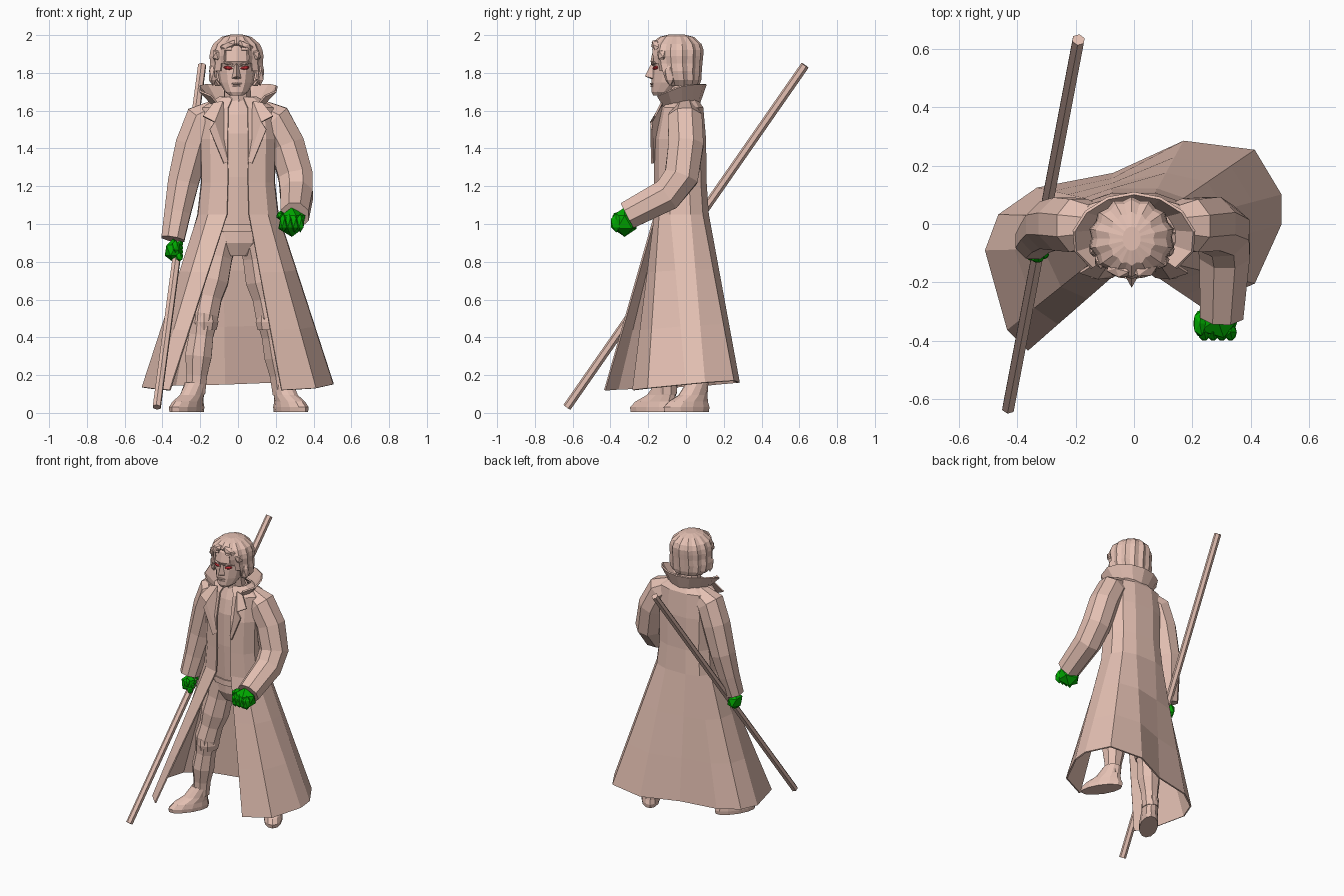
import bpy, bmesh, math
from math import sin, cos, radians, pi
from mathutils import Vector as V, Matrix

if "Cube" in bpy.data.objects:
    bpy.data.objects.remove(bpy.data.objects["Cube"])


def mat(name, col):
    m = bpy.data.materials.new(name)
    m.diffuse_color = (*col, 1)
    m.use_nodes = True
    m.node_tree.nodes["Principled BSDF"].inputs["Base Color"].default_value = m.diffuse_color
    return m


CLAY = mat("clay", (0.78, 0.53, 0.45))
GREEN = mat("green", (0.0, 0.4, 0.0))
RED = mat("red", (0.6, 0.03, 0.04))


def make(name, verts, faces, m=CLAY, thick=0):
    me = bpy.data.meshes.new(name)
    me.from_pydata([tuple(v) for v in verts], [], faces)
    bm = bmesh.new()
    bm.from_mesh(me)
    bmesh.ops.recalc_face_normals(bm, faces=bm.faces)
    bm.to_mesh(me)
    bm.free()
    ob = bpy.data.objects.new(name, me)
    bpy.context.collection.objects.link(ob)
    me.materials.append(m)
    if thick:
        mod = ob.modifiers.new("thickness", 'SOLIDIFY')
        mod.thickness, mod.offset = thick, 0
    return ob


def loft(name, rings, closed=True, m=CLAY, thick=0, keep=None):
    n = len(rings[0])
    verts = [V(p) for r in rings for p in r]
    faces = []
    for j in range(len(rings) - 1):
        for i in range(n if closed else n - 1):
            k = (i + 1) % n
            faces.append((j*n + i, j*n + k, (j+1)*n + k, (j+1)*n + i))
    if closed:
        faces += [tuple(range(len(verts) - n, len(verts)))]
        if not thick:
            faces += [tuple(range(n))]
    if keep:
        faces = [f for f in faces if keep(sum((verts[i] for i in f), V()) / len(f))]
    return make(name, verts, faces, m, thick)


def ring(x, y, z, rx, ry, n=10, rot=0, wave=0):
    r = Matrix.Rotation(radians(rot), 3, 'Z')
    out = []
    for i in range(n):
        a, k = 2*pi*i/n - pi/2, 1 + wave*(-1)**i
        out.append(V((x, y, z)) + r @ V((rx*k*cos(a), ry*k*sin(a), 0)))
    return out


def tube(name, path, radii, n=8, m=CLAY):
    p = [V(q) for q in path]
    rings = []
    for i, c in enumerate(p):
        t = (p[min(i+1, len(p)-1)] - p[max(i-1, 0)]).normalized()
        u = (V((1, 0, 0)) - t*t.x).normalized()
        v = t.cross(u)
        rings.append([c + radii[i]*(u*cos(2*pi*k/n + .4) + v*sin(2*pi*k/n + .4)) for k in range(n)])
    return loft(name, rings, m=m)


def blob(name, loc, size, m=CLAY, sub=1, rot=(0, 0, 0)):
    bpy.ops.mesh.primitive_ico_sphere_add(subdivisions=sub, radius=1, location=loc, rotation=[radians(a) for a in rot])
    ob = bpy.context.object
    ob.name, ob.scale = name, size
    ob.data.materials.append(m)
    return ob


# long coat: open-fronted rings swept out to an uneven hem
def coat_ring(z, rx, y0, y1):
    pts = []
    for i in range(12):
        a = radians(-100 - i*340/11)
        c, s = cos(a), sin(a)
        pts.append(V((rx*math.copysign(abs(c)**.75, c),
                      (y0+y1)/2 + (y1-y0)/2*math.copysign(abs(s)**.75, s), z)))
    return pts


hem = [(-.36, -.43, .12), (-.43, -.36, .125), (-.505, -.09, .135), (-.46, .03, .14), (-.33, .12, .145),
       (-.07, .17, .15), (.17, .28, .16), (.41, .25, .17), (.5, .1, .16), (.5, 0, .15),
       (.41, -.2, .13), (.23, -.28, .12)]
waist = coat_ring(1.05, .215, -.165, .12)
skirt = [[w.lerp(V(h), t) for w, h in zip(waist, hem)] for t in (0, .33, .66, 1)]
loft("long_coat", [coat_ring(1.67, .1, -.1, .05), coat_ring(1.615, .19, -.13, .09), coat_ring(1.45, .2, -.165, .105),
                   coat_ring(1.22, .195, -.165, .108)] + skirt, closed=False, thick=.01)

# collar standing around the neck
col_a, col_b = [], []
for i in range(11):
    a = radians(-130 - i*280/10)
    back = (1 + sin(a))/2
    col_a.append((.125*cos(a), -.03 + .1*sin(a), 1.6 + .04*back))
    col_b.append((.19*cos(a) * (1 + .2*(1-back)), -.04 + .145*sin(a), 1.665 + .075*min(1, back*1.6)))
loft("collar", [col_a, col_b], closed=False, thick=.01)

# lapels
for s, side in ((-1, "left"), (1, "right")):
    pts = [(.08, -.12, 1.65), (.13, -.13, 1.64), (.185, -.165, 1.57), (.125, -.185, 1.54),
           (.15, -.18, 1.5), (.075, -.18, 1.32), (.055, -.165, 1.33)]
    make("lapel_" + side, [(s*x, y, z) for x, y, z in pts], [(0, 1, 2, 3), (0, 3, 6), (3, 4, 5, 6)], thick=.01)

# shirt, belt and trouser seat
loft("torso", [ring(0, -.03, z, rx, ry, 12) for z, rx, ry in
               ((.83, .07, .075), (.9, .15, .11), (1.03, .16, .118), (1.25, .165, .13), (1.48, .17, .13),
                (1.58, .15, .11), (1.66, .08, .08))])
loft("belt", [ring(0, -.03, z, .163, .125, 12) for z in (.96, 1.0)])

# sleeves
tube("sleeve_left", [(-.1, -.005, 1.61), (-.19, -.005, 1.555), (-.24, 0, 1.42), (-.29, -.005, 1.22), (-.32, -.03, 1.06),
                     (-.345, -.06, .92)], [.06, .098, .098, .088, .075, .066])
tube("sleeve_right", [(.1, -.005, 1.61), (.19, -.005, 1.555), (.26, .0, 1.42), (.305, -.025, 1.25), (.31, -.1, 1.155),
                      (.3, -.31, 1.045)], [.06, .098, .1, .098, .093, .08])

# gloved fists
blob("fist_right", (.285, -.325, 1.01), (.08, .075, .078), GREEN, 1)
blob("fist_left", (-.343, -.07, .86), (.05, .065, .062), GREEN, 1)
for i in range(4):
    blob("finger_right", (.24 + i*.03, -.37, 1.005), (.024, .033, .05), GREEN, 1)
    blob("finger_left", (-.31, -.105 + i*.022, .825 + i*.022), (.022, .017, .025), GREEN, 1)
blob("thumb_right", (.225, -.34, 1.045), (.025, .05, .025), GREEN, 1)
blob("thumb_left", (-.33, -.115, .88), (.025, .02, .035), GREEN, 1)

# trousers and boots
for side, path, foot, rot in (
        ("left", [(-.09, -.03, .95), (-.14, -.06, .7), (-.18, -.09, .52), (-.21, -.1, .3), (-.225, -.1, .1)],
         (-.272, -.175), -33),
        ("right", [(.09, -.03, .95), (.13, -.01, .7), (.17, 0, .52), (.21, .04, .3), (.235, .06, .1)],
         (.28, .003), 33)):
    p = [V(q) for q in path]
    fine, rad = [], []
    r = (.1, .09, .077, .07, .055)
    for j in range(4):
        for t, bulge in ((0, .006), (.5, -.004)):
            fine.append(p[j].lerp(p[j+1], t))
            rad.append(r[j] + (r[j+1]-r[j])*t + bulge)
    tube("leg_" + side, fine + [p[4]], rad + [.055])
    f, a = V((*foot, 0)), V((p[4].x, p[4].y, 0))
    rings = []
    for z, k, rx, ry in ((.005, 0, .06, .14), (.03, 0, .062, .144), (.06, .15, .058, .122),
                         (.095, .6, .055, .085), (.16, 1, .056, .06)):
        c = f.lerp(a, k)
        rings.append(ring(c.x, c.y, z, rx, ry, 12, rot))
    loft("boot_" + side, rings)
    loft("boot_cuff_" + side, [ring(p[2].x, p[2].y, z, q, q + .003) for z, q in ((.44, .07), (.48, .08), (.53, .075))])

# neck and head
tube("neck", [(0, -.03, 1.58), (-.005, -.05, 1.76)], [.08, .07], 10)
X = -.008
loft("head", [ring(X, y, z, rx, ry, 12) for z, y, rx, ry in
              ((1.68, -.135, .035, .038), (1.7, -.115, .062, .068), (1.75, -.08, .09, .102), (1.81, -.06, .102, .12),
               (1.835, -.06, .104, .115), (1.86, -.06, .106, .128), (1.93, -.055, .1, .118), (1.97, -.05, .06, .08))])


# hair: ridged shell with the face and a peaked hairline left open
def has_hair(c):
    hairline = 1.945 - 2.2*max(0, abs(c.x - X) - .03)
    return not (c.y < -.1 and c.z < hairline) and not (c.z < 1.78 and c.y < -.08)


loft("hair", [ring(X, y, z, rx, ry, 28, 0, w) for z, y, rx, ry, w in
              ((1.735, -.035, .105, .095, .05), (1.765, -.038, .13, .108, .05), (1.81, -.045, .137, .118, .04),
               (1.85, -.048, .132, .124, .04), (1.89, -.05, .135, .13, .04), (1.92, -.05, .13, .132, .04),
               (1.95, -.05, .117, .122, .04), (1.985, -.05, .075, .085, .05), (1.997, -.05, .03, .04, 0))],
     thick=.012, keep=has_hair)
for s in (-1, 1):
    blob("hair_lock", (X + s*.045, -.155, 1.945), (.05, .03, .025), CLAY, 1, (0, s*25, s*15))
    blob("hair_lock", (X + s*.1, -.125, 1.895), (.03, .03, .04), CLAY, 1, (0, s*-15, s*40))
    blob("hair_lock", (X + s*.125, -.085, 1.79), (.024, .03, .06), CLAY, 1)

# face
make("nose", [(X, -.183, 1.85), (X-.013, -.17, 1.84), (X+.013, -.17, 1.84), (X, -.218, 1.782),
              (X-.024, -.175, 1.772), (X+.024, -.175, 1.772), (X, -.178, 1.765)],
     [(0, 1, 4, 3), (0, 3, 5, 2), (3, 4, 6), (3, 6, 5)])
blob("upper_lip", (X, -.178, 1.742), (.034, .014, .007))
blob("lower_lip", (X, -.176, 1.73), (.028, .014, .008))
for s in (-1, 1):
    blob("eye", (X + s*.044, -.16, 1.826), (.026, .015, .01), RED, 2, (0, -s*8, s*20))
    blob("brow", (X + s*.045, -.168, 1.85), (.034, .016, .009), CLAY, 1, (0, -s*12, s*20))

# staff
tube("staff", [(-.43, -.63, .03), (-.19, .63, 1.84)], [.023, .023], 6)
